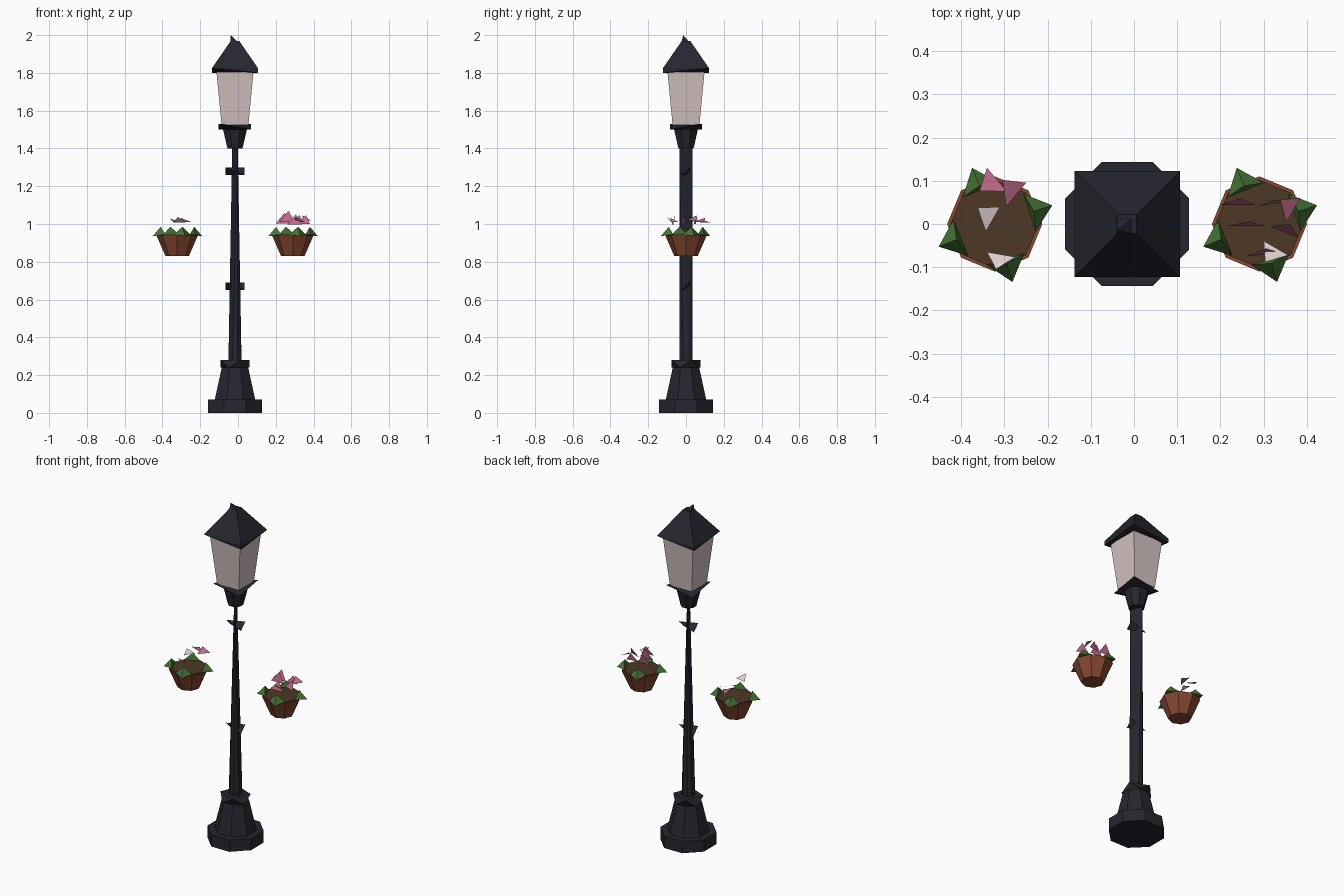
import bpy, bmesh
from math import sin, cos, radians
from mathutils import Vector, Matrix

old = bpy.data.objects.get("Cube")
if old:
    bpy.data.objects.remove(old, do_unlink=True)


def material(name, rgb):
    m = bpy.data.materials.new(name)
    m.use_nodes = True
    m.diffuse_color = (*rgb, 1)
    m.node_tree.nodes["Principled BSDF"].inputs["Base Color"].default_value = (*rgb, 1)
    return m


iron = material("dark iron", (.019, .019, .029))
glass = material("frosted glass", (.66, .54, .54))
clay = material("terracotta", (.24, .065, .03))
earth = material("soil", (.075, .04, .018))
green = material("leaf green", (.06, .17, .035))
pink = material("pink petal", (.55, .15, .27))
white = material("pale petal", (.85, .7, .7))

AXIS = Vector((-.016, 0, 0))   # centre line of the lamp


def finish(name, bm, mat, origin):
    mesh = bpy.data.meshes.new(name)
    bm.to_mesh(mesh)
    bm.free()
    mesh.materials.append(mat)
    obj = bpy.data.objects.new(name, mesh)
    obj.location = origin
    bpy.context.collection.objects.link(obj)
    return obj


def hull(name, points, mat, origin=AXIS):
    """Faceted solid wrapped around a few points."""
    bm = bmesh.new()
    for p in points:
        bm.verts.new(p)
    bmesh.ops.convex_hull(bm, input=bm.verts[:])
    bmesh.ops.dissolve_limit(bm, angle_limit=.01, verts=bm.verts[:], edges=bm.edges[:])
    bmesh.ops.recalc_face_normals(bm, faces=bm.faces[:])
    return finish(name, bm, mat, origin)


def ring(half, z, sides=8, picks=None, turn=.5):
    """Polygon points; half is the distance to a flat side when turn is .5."""
    r = half / cos(radians(180 / sides)) if turn else half
    step = 360 / sides
    return [(r * cos(radians((i + turn) * step)), r * sin(radians((i + turn) * step)), z)
            for i in (picks or range(sides))]


EVEN, ODD = (0, 2, 4, 6), (1, 3, 5, 7)

# Base and post
hull("base_plinth", ring(.143, 0) + ring(.143, .07), iron)
hull("pedestal", ring(.107, .07) + ring(.07, .24), iron)
hull("pedestal_collar", ring(.077, .24, picks=ODD) + ring(.077, .28, picks=EVEN), iron)
hull("post", ring(.035, .26) + ring(.035, 1.41, picks=(2, 6)), iron)

# Faceted bands on the post
for name, z in (("lower_band", .65), ("upper_band", 1.26)):
    hull(name, ring(.05, z, picks=(3, 7)) + ring(.05, z + .04, picks=(0, 4)), iron)

# Lantern
hull("lantern_neck", ring(.04, 1.4) + ring(.063, 1.5), iron)
hull("lantern_plate", ring(.086, 1.5, 4, (1, 3)) + ring(.086, 1.53, 4, (0, 2)), iron)
hull("lantern_glass", ring(.071, 1.525, 4) + ring(.098, 1.805, 4), glass)
hull("roof", ring(.122, 1.8, 4, (1, 3)) + ring(.122, 1.825, 4) + ring(.022, 1.97, 4), iron)
hull("finial", ring(.025, 1.955, 4) + [(-.022, -.015, 2)], iron)


def leaf(name, origin, angle):
    """Three-sided leaf drooping over the pot rim."""
    shape = ((.14, 0, .935), (.085, .045, .945), (.085, -.045, .945), (.095, 0, .985))
    spin = Matrix.Rotation(radians(angle), 3, 'Z')
    hull(name, [spin @ Vector(p) for p in shape], green, origin)


def petal(name, origin, mat, x, y, z, size, heading, tilt):
    """Flat triangular petal."""
    bm = bmesh.new()
    turn = Matrix.Rotation(radians(heading), 3, 'Z') @ Matrix.Rotation(radians(tilt), 3, 'X')
    verts = [bm.verts.new(Vector((x, y, z)) + turn @ (Vector(p) * size))
             for p in ((-.6, -.35, 0), (.6, -.35, 0), (.1, .5, 0))]
    bm.faces.new(verts)
    finish(name, bm, mat, origin)


# Petals per pot: material, x, y, z, size, heading, tilt
left_petals = (
    (pink, .03, .05, 1.02, .055, 10, 80),
    (pink, -.05, .05, 1.025, .07, 0, 75),
    (pink, -.03, 0, 1.035, .07, 0, 80),
    (pink, .01, -.065, 1.02, .065, 5, 75),
    (pink, .065, .04, 1.03, .055, 60, 35),
    (white, .03, -.07, 1.02, .055, 150, 30),
    (pink, .06, -.01, 1.02, .06, -20, 65),
)
right_petals = (
    (pink, -.01, .09, 1.015, .06, 130, 20),
    (pink, .035, .08, 1.02, .06, 50, 25),
    (white, -.02, .02, 1.02, .055, 60, 20),
    (white, .012, -.085, 1.02, .055, 170, 40),
)

# Hanging flower pots
for side, x, petals in (("left", .306, left_petals), ("right", -.306, right_petals)):
    origin = AXIS + Vector((x, 0, 0))
    hull(side + "_pot", ring(.062, .83, turn=0) + ring(.11, .94, turn=0), clay, origin)
    hull(side + "_soil", ring(.102, .93, turn=0) + ring(.102, .945, turn=0), earth, origin)
    for i, angle in enumerate((18, 112, 202, 287)):
        leaf(f"{side}_leaf_{i + 1}", origin, angle)
    for i, data in enumerate(petals):
        petal(f"{side}_petal_{i + 1}", origin, *data)
